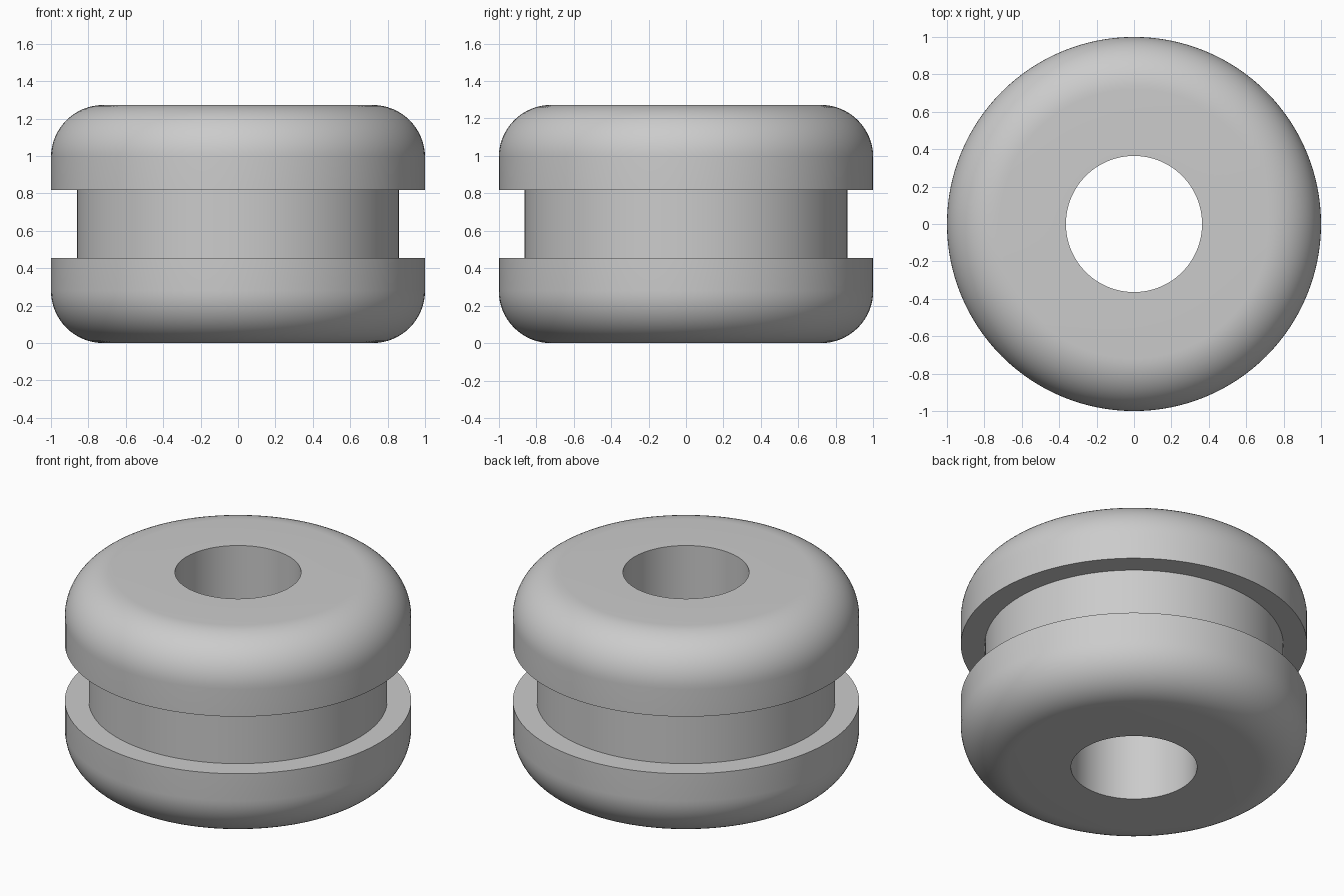
import bpy, bmesh
from math import radians, sin, cos, pi

cube = bpy.data.objects.get("Cube")
if cube:
    bpy.data.objects.remove(cube, do_unlink=True)

HEIGHT = 14 / 11
OUTER, NECK, HOLE = 1.0, 0.862, 0.364
FLANGE = 5 / 11
FILLET = 0.28
SEGMENTS = 128
STEPS = 16

# Grey rubber
rubber = bpy.data.materials.new("grey_rubber")
rubber.use_nodes = True
colour = (0.6, 0.6, 0.6, 1)
rubber.diffuse_color = colour
bsdf = next(n for n in rubber.node_tree.nodes if n.type == "BSDF_PRINCIPLED")
bsdf.inputs["Base Color"].default_value = colour
bsdf.inputs["Roughness"].default_value = 0.6

# Lower half of the section: bore, rounded flange, groove; then mirrored up
lower = [(HOLE, 0)]
for i in range(STEPS + 1):
    a = pi / 2 * i / STEPS
    lower.append((OUTER - FILLET + FILLET * sin(a), FILLET - FILLET * cos(a)))
lower += [(OUTER, FLANGE), (NECK, FLANGE)]
profile = lower + [(r, HEIGHT - z) for r, z in reversed(lower)]

# Turn the closed section around the z axis
bm = bmesh.new()
rings = []
for s in range(SEGMENTS):
    a = 2 * pi * s / SEGMENTS
    rings.append([bm.verts.new((r * cos(a), r * sin(a), z)) for r, z in profile])
for s in range(SEGMENTS):
    here, there = rings[s], rings[(s + 1) % SEGMENTS]
    for i in range(len(profile)):
        j = (i + 1) % len(profile)
        bm.faces.new((here[i], there[i], there[j], here[j]))
bmesh.ops.recalc_face_normals(bm, faces=bm.faces)

mesh = bpy.data.meshes.new("grommet")
bm.to_mesh(mesh)
bm.free()
mesh.materials.append(rubber)
grommet = bpy.data.objects.new("grommet", mesh)
bpy.context.collection.objects.link(grommet)

# Smooth curves, crisp groove and bore edges
bpy.ops.object.select_all(action="DESELECT")
grommet.select_set(True)
bpy.context.view_layer.objects.active = grommet
bpy.ops.object.shade_smooth_by_angle(angle=radians(30))
